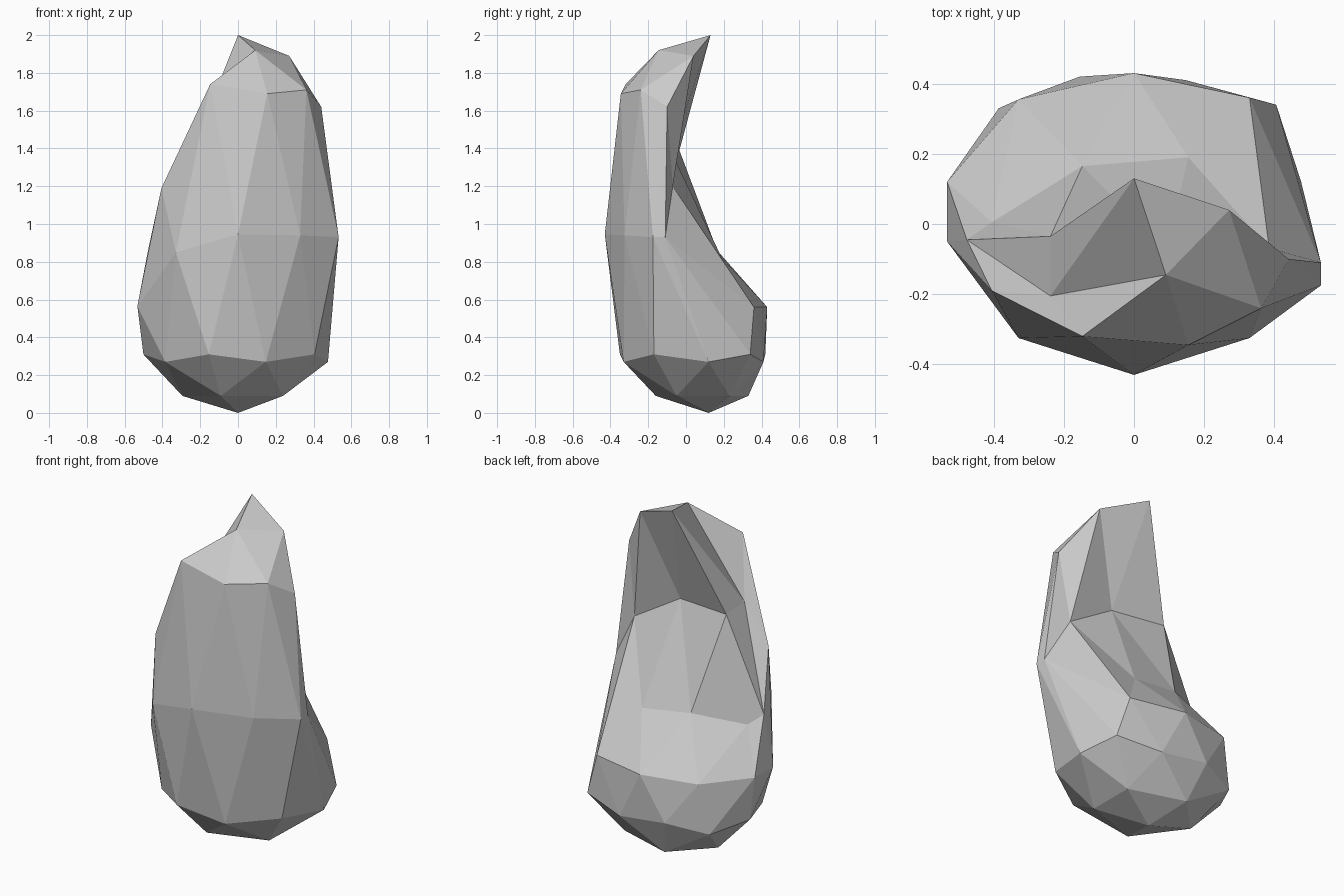
import bpy, bmesh, math

if "Cube" in bpy.data.objects:
    bpy.data.objects.remove(bpy.data.objects["Cube"])

X_SCALE = 0.56

# Sculpt rings, bottom to top: start angle (degrees), then (y, z[, x squeeze])
# for evenly spaced points going counter-clockwise.
RINGS = [
    (0, [(0.12, 0.0)]),
    (36, [(y, 0.09) for y in (0.23, 0.33, 0.12, -0.16, -0.05)]),
    (0, [(y, (0.27, 0.31)[i % 2]) for i, y in enumerate(
        (0.12, 0.34, 0.41, 0.42, 0.33, 0.12, -0.16, -0.35, -0.33, -0.17))]),
    (18, [(-0.11, 0.93), (0.36, 0.56), (0.43, 0.56), (0.355, 0.56), (0.12, 0.565),
          (-0.05, 0.565), (-0.325, 0.85), (-0.43, 0.945), (-0.325, 0.94), (-0.175, 0.93)]),
    (0, [(-0.10, 1.62, 0.88), (-0.07, 1.20), (0.19, 0.82), (0.165, 0.86), (0.005, 0.80),
         (-0.045, 0.86), (-0.19, 1.19), (-0.32, 1.74), (-0.345, 1.69), (-0.24, 1.71, 0.94)]),
    (0, [(0.04, 1.89, 0.92), (-0.077, 1.38), (-0.035, 1.39), (-0.205, 1.40), (-0.145, 1.92)]),
    (0, [(0.13, 2.0)]),
]
LEVELS = (-0.95, -0.7, -0.2, 0.2, 0.7, 0.95)


def sculpt(co):
    """Move a point of the unit icosphere to its place on the stone."""
    start, ring = RINGS[sum(co.z > level for level in LEVELS)]
    step = 360 / len(ring)
    angle = math.degrees(math.atan2(co.y, co.x))
    point = ring[round((angle - start) / step) % len(ring)]
    squeeze = point[2] if len(point) > 2 else 1.0
    x = 0.0 if len(ring) == 1 else co.x * X_SCALE * squeeze
    return x, point[0], point[1]


# Curved stone: an icosphere pulled into a bent, scooped-back shape
bm = bmesh.new()
bmesh.ops.create_icosphere(bm, subdivisions=2, radius=1.0)
for v in bm.verts:
    v.co = sculpt(v.co.copy())
bmesh.ops.recalc_face_normals(bm, faces=bm.faces)
mesh = bpy.data.meshes.new("curved_stone")
bm.to_mesh(mesh)
bm.free()
bpy.context.collection.objects.link(bpy.data.objects.new("curved_stone", mesh))
